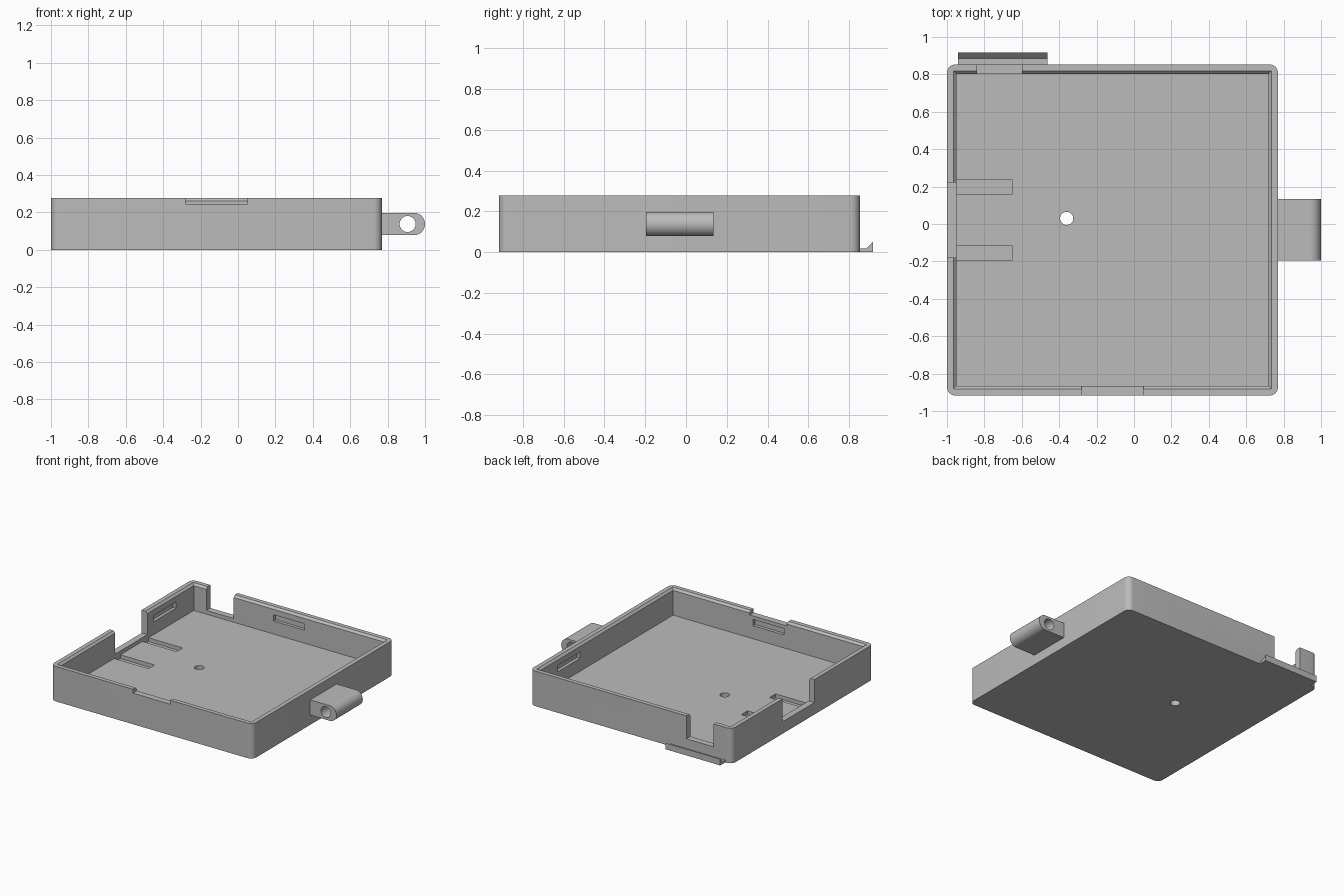
import bpy, bmesh, math
from mathutils import Matrix, Vector

old = bpy.data.objects.get("Cube")
if old:
    bpy.data.objects.remove(old, do_unlink=True)

grey = bpy.data.materials.new("plain_grey")
grey.use_nodes = True
colour = (0.5, 0.5, 0.5, 1)
grey.diffuse_color = colour
grey.node_tree.nodes["Principled BSDF"].inputs["Base Color"].default_value = colour

# Outer size of the tray
X0, X1, Y0, Y1, TOP = -1.0, 0.77, -0.917, 0.853, 0.277
WALL, FLOOR, CHAMFER = 0.05, 0.065, 0.016
IX0, IX1, IY0, IY1 = X0 + WALL, X1 - WALL, Y0 + WALL, Y1 - WALL
OVER = 0.1  # how far cutters run past the surface


def finish(name, bm):
    bmesh.ops.recalc_face_normals(bm, faces=bm.faces)
    mesh = bpy.data.meshes.new(name)
    bm.to_mesh(mesh)
    bm.free()
    mesh.materials.append(grey)
    ob = bpy.data.objects.new(name, mesh)
    bpy.context.collection.objects.link(ob)
    return ob


def box(name, x0, x1, y0, y1, z0, z1, radius=0):
    bm = bmesh.new()
    size = Vector((x1 - x0, y1 - y0, z1 - z0))
    mid = Vector((x0 + x1, y0 + y1, z0 + z1)) / 2
    bmesh.ops.create_cube(bm, size=1, matrix=Matrix.Translation(mid) @ Matrix.Diagonal(size).to_4x4())
    if radius:
        upright = [e for e in bm.edges if abs(e.verts[0].co.z - e.verts[1].co.z) > 1e-4]
        bmesh.ops.bevel(bm, geom=upright, offset=radius, segments=8, profile=0.5, affect='EDGES')
    return finish(name, bm)


def rod(name, x, y, z, radius, length, along_y=False):
    bm = bmesh.new()
    turn = Matrix.Rotation(math.pi / 2 if along_y else 0, 4, 'X')
    bmesh.ops.create_cone(bm, cap_ends=True, segments=40, radius1=radius, radius2=radius,
                          depth=length, matrix=Matrix.Translation((x, y, z)) @ turn)
    return finish(name, bm)


def extrude_x_or_y(name, points, axis, a, b):
    """Extrude a (horizontal, z) outline along the x or y axis from a to b."""
    bm = bmesh.new()
    place = (lambda h, z: (a, h, z)) if axis == 'X' else (lambda h, z: (h, a, z))
    face = bm.faces.new([bm.verts.new(place(h, z)) for h, z in points])
    moved = bmesh.ops.extrude_face_region(bm, geom=[face])["geom"]
    shift = Vector((b - a, 0, 0)) if axis == 'X' else Vector((0, b - a, 0))
    bmesh.ops.translate(bm, verts=[v for v in moved if isinstance(v, bmesh.types.BMVert)], vec=shift)
    return finish(name, bm)


def cut(target, cutter):
    mod = target.modifiers.new("cut", 'BOOLEAN')
    mod.operation, mod.solver, mod.object = 'DIFFERENCE', 'EXACT', cutter
    bpy.context.view_layer.objects.active = target
    bpy.ops.object.modifier_apply(modifier=mod.name)
    bpy.data.objects.remove(cutter, do_unlink=True)


# Tray body with rounded upright corners
tray = box("tray", X0, X1, Y0, Y1, 0, TOP, radius=0.045)

# Cavity, flaring out into a chamfered rim
bm = bmesh.new()
rings = []
for inset, z in ((WALL, FLOOR), (WALL, TOP - CHAMFER), (WALL - 2 * CHAMFER, TOP + CHAMFER)):
    rings.append([bm.verts.new((x, y, z)) for x, y in (
        (X0 + inset, Y0 + inset), (X1 - inset, Y0 + inset),
        (X1 - inset, Y1 - inset), (X0 + inset, Y1 - inset))])
for low, high in zip(rings, rings[1:]):
    for i in range(4):
        j = (i + 1) % 4
        bm.faces.new((low[i], low[j], high[j], high[i]))
bm.faces.new(rings[0])
bm.faces.new(rings[-1])
cut(tray, finish("cavity", bm))

# Openings in the back, left-hand and front walls
PORT = 0.095
cut(tray, box("back_port", -0.84, -0.6, IY1 - 0.02, Y1 + OVER, PORT, TOP + OVER))
cut(tray, box("side_port", X0 - OVER, IX0 + 0.02, -0.18, 0.222, PORT, TOP + OVER))
cut(tray, box("front_notch", -0.28, 0.05, Y0 - OVER, IY0 + 0.02, 0.246, TOP + OVER))

# Shallow snap slots inside all four walls
DEEP, S0, S1 = 0.025, 0.168, 0.218
for y0, y1 in ((IY0 - DEEP, IY0 + DEEP), (IY1 - DEEP, IY1 + DEEP)):
    cut(tray, box("slot", -0.25, 0.02, y0, y1, S0, S1))
for x0, x1 in ((IX0 - DEEP, IX0 + DEEP), (IX1 - DEEP, IX1 + DEEP)):
    cut(tray, box("slot", x0, x1, 0.3, 0.58, S0, S1))

# Two grooves and a drilled hole in the floor
for y in (-0.155, 0.198):
    cut(tray, box("groove", IX0, -0.65, y - 0.038, y + 0.038, FLOOR - 0.03, FLOOR + 0.02))
cut(tray, rod("floor_hole", -0.36, 0.03, 0, 0.035, 0.4))

# Hinge lug with a round end and a pin hole
R, CZ = 0.06, 0.138
arc = [(1 - R + R * math.cos(t), CZ + R * math.sin(t))
       for t in (math.pi * (i / 20 - 0.5) for i in range(21))]
lug = extrude_x_or_y("hinge_lug", [(X1 - 0.005, CZ - R)] + arc + [(X1 - 0.005, CZ + R)], 'Y', -0.196, 0.134)
cut(lug, rod("pin_hole", 0.907, 0, CZ, 0.043, 1, along_y=True))

# Hooked catch at the back
catch = extrude_x_or_y("back_catch", [(Y1 - 0.005, 0), (0.917, 0), (0.917, 0.05), (0.885, 0.018),
                                      (Y1 - 0.005, 0.018)], 'X', -0.942, -0.463)

for ob in (tray, lug, catch):
    bpy.ops.object.select_all(action='DESELECT')
    ob.select_set(True)
    bpy.context.view_layer.objects.active = ob
    bpy.ops.object.shade_smooth_by_angle(angle=math.radians(30))
